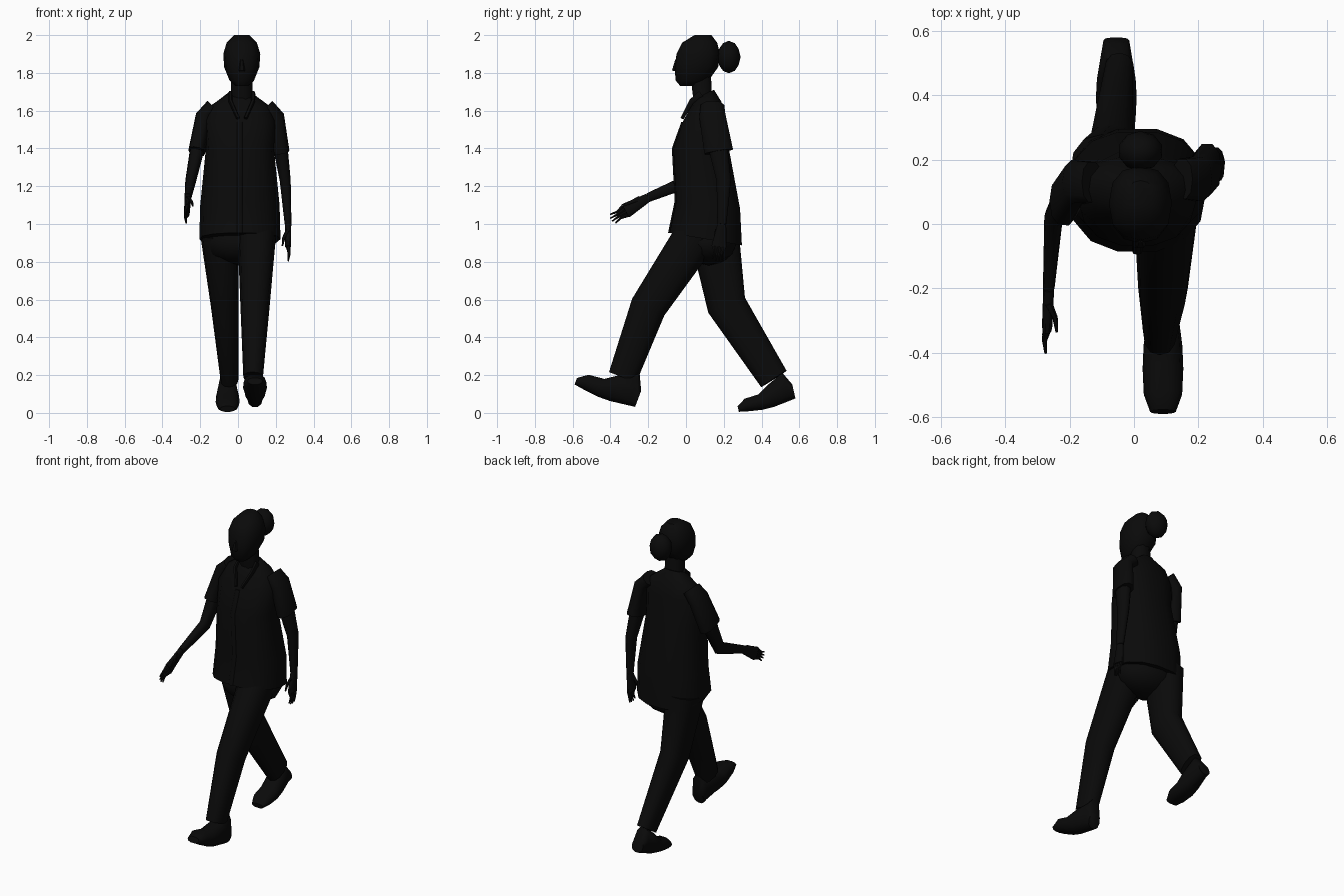
import bpy, bmesh, math
from mathutils import Vector

default_cube = bpy.data.objects.get("Cube")
if default_cube:
    bpy.data.objects.remove(default_cube, do_unlink=True)

black = bpy.data.materials.new("near black")
black.use_nodes = True
tone = (.003, .003, .003, 1)
black.diffuse_color = tone
black.node_tree.nodes["Principled BSDF"].inputs["Base Color"].default_value = tone

across = Vector((1, 0, 0))
middle = .02  # the head and neck sit slightly to the left


def finish(bm, name):
    bmesh.ops.recalc_face_normals(bm, faces=bm.faces)
    mesh = bpy.data.meshes.new(name)
    bm.to_mesh(mesh)
    bm.free()
    mesh.materials.append(black)
    obj = bpy.data.objects.new(name, mesh)
    bpy.context.collection.objects.link(obj)
    bpy.ops.object.select_all(action="DESELECT")
    obj.select_set(True)
    bpy.context.view_layer.objects.active = obj
    bpy.ops.object.shade_smooth_by_angle(angle=math.radians(50))


def skin(name, rings, sides):
    """Skin rings given as (centre, half axis, half axis), with capped ends."""
    bm = bmesh.new()
    loops = []
    for centre, u, v in rings:
        loop = []
        for i in range(sides):
            angle = math.tau * i / sides
            # a power below one makes the oval slightly boxy
            c, s = (math.copysign(abs(w) ** .85, w)
                    for w in (math.cos(angle), math.sin(angle)))
            loop.append(bm.verts.new(centre + u * c + v * s))
        loops.append(loop)
    for lower, upper in zip(loops, loops[1:]):
        for i in range(sides):
            j = (i + 1) % sides
            bm.faces.new((lower[i], lower[j], upper[j], upper[i]))
    bm.faces.new(loops[0])
    bm.faces.new(loops[-1])
    finish(bm, name)


def stack(name, x, rows, sides=12, lean=0):
    """Upright part; each row is height, front y, back y, half width."""
    rings = []
    for z, front, back, half in rows:
        depth = Vector((0, (back - front) / 2, lean * (z - chest_height)))
        rings.append((Vector((x, (front + back) / 2, z)), across * half, depth))
    skin(name, rings, sides)


def limb(name, points, start, end, sides=10):
    """Tube along points; (width, depth) tapers evenly from start to end."""
    points = [Vector(p) for p in points]
    last = len(points) - 1
    rings = []
    for i, point in enumerate(points):
        along = (points[min(i + 1, last)] - points[max(i - 1, 0)]).normalized()
        u = (across - along * along.x).normalized()
        width, depth = Vector(start).lerp(Vector(end), i / last)
        rings.append((point, u * width, along.cross(u) * depth))
    skin(name, rings, sides)


def ball(name, centre, radii):
    bm = bmesh.new()
    bmesh.ops.create_icosphere(bm, subdivisions=2, radius=1)
    bmesh.ops.scale(bm, vec=radii, verts=bm.verts)
    bmesh.ops.translate(bm, vec=centre, verts=bm.verts)
    finish(bm, name)


# Shirt, its hem raised in front, with a placket following the chest
chest_height = 1.4
hem_lean = .07
shirt_rows = [(.92, -.09, .3, .215), (1.1, -.055, .29, .21),
              (1.4, -.07, .23, .18), (1.55, -.02, .21, .19),
              (1.63, .02, .19, .15), (1.69, .04, .15, .06)]
stack("shirt", .01, shirt_rows, sides=14, lean=hem_lean)
placket_rows = [(z + hem_lean * (chest_height - z), front - .005, front + .01, .015)
                for z, front, back, half in shirt_rows[:4]]
stack("placket", .01, placket_rows, sides=8)

# Neck, head, nose and hair bun
limb("neck", [(middle, .1, 1.62), (middle, .085, 1.7), (middle, .08, 1.78)],
     (.06, .052), (.055, .055))
stack("head", middle, [(1.73, -.03, .05, .035), (1.76, -.055, .12, .065),
                       (1.83, -.06, .17, .093), (1.9, -.05, .18, .098),
                       (1.96, -.02, .165, .08), (2, .045, .135, .04)])
limb("nose", [(middle, -.05, 1.87), (middle, -.062, 1.81)],
     (.008, .008), (.018, .014), sides=6)
ball("hair_bun", (middle, .227, 1.884), (.07, .062, .086))


def arm(label, inward, shoulder, elbow, wrist, knuckle, tip):
    shoulder, elbow, wrist, knuckle, tip = map(
        Vector, (shoulder, elbow, wrist, knuckle, tip))
    inner = across * inward
    # Short sleeve, ending about halfway down the upper arm
    cuff = shoulder.lerp(elbow, .55)
    armpit = shoulder + inner * .05 + Vector((0, 0, .05))
    limb(label + "_sleeve", [armpit, shoulder, cuff], (.045, .065), (.045, .08))
    limb(label + "_arm", [shoulder.lerp(elbow, .4), elbow, wrist],
         (.04, .055), (.018, .025))
    limb(label + "_palm", [wrist, wrist.lerp(knuckle, .5), knuckle],
         (.017, .024), (.016, .042))
    # Fingers fan out over the breadth of the palm
    breadth = (tip - wrist).cross(across).normalized()
    for i in range(4):
        spread = breadth * (i - 1.5) * .018
        shorter = abs(i - 1.5) * .1
        end = tip.lerp(knuckle, shorter) + spread
        bend = knuckle.lerp(end, .5) + spread * .2 - inner * .006
        limb(label + "_finger", [knuckle + spread, bend, end],
             (.011, .011), (.004, .004), sides=6)
    root = wrist.lerp(knuckle, .3) + breadth * .02
    thumb_tip = knuckle + inner * .03 + breadth * .03
    thumb_joint = root.lerp(thumb_tip, .5) + inner * .008
    limb(label + "_thumb", [root, thumb_joint, thumb_tip],
         (.013, .014), (.004, .005), sides=6)


arm("right", 1, (-.18, .13, 1.57), (-.25, .02, 1.23), (-.265, -.2, 1.14),
    (-.27, -.32, 1.07), (-.275, -.4, 1.02))
arm("left", -1, (.2, .14, 1.57), (.25, .2, 1.23), (.265, .19, 1),
    (.265, .175, .88), (.265, .165, .8))

# Collar flaps either side of the neck
for label, side in (("right", -1), ("left", 1)):
    limb(label + "_collar", [(middle + side * .06, .08, 1.69),
                             (middle + side * .06, .03, 1.65),
                             (middle + side * .02, -.02, 1.56)],
         (.012, .02), (.01, .01), sides=6)

# Trousers: left leg strides forward, right leg trails
ball("trouser_seat", (.01, .12, .9), (.2, .15, .12))
limb("left_trouser_leg", [(.1, .06, .95), (.09, -.2, .56), (.08, -.335, .19)],
     (.102, .115), (.052, .077), sides=12)
limb("right_trouser_leg", [(-.1, .15, .95), (-.07, .215, .57), (-.045, .465, .18)],
     (.1, .13), (.048, .08), sides=12)


def shoe(label, x, heel, toe, ankle_height):
    """Heel and toe are the (y, z) ends of the sole."""
    heel, toe = (Vector((x, *end)) for end in (heel, toe))
    up = across.cross(heel - toe).normalized()
    rings = []
    for along, height in ((0, .5), (.12, 1), (.4, .8), (.6, .55), (.85, .45), (1, .2)):
        bulge = math.sin(math.pi * along)
        sole = heel.lerp(toe, along) - up * .02 * bulge
        half = up * height * ankle_height / 2
        width = .04 + .015 * bulge + .015 * along * (bulge > .1)
        rings.append((sole + half, across * width, half))
    skin(label + "_shoe", rings, 10)


shoe("left", .09, (-.27, .03), (-.59, .15), .19)
shoe("right", -.055, (.58, .075), (.28, .005), .16)
